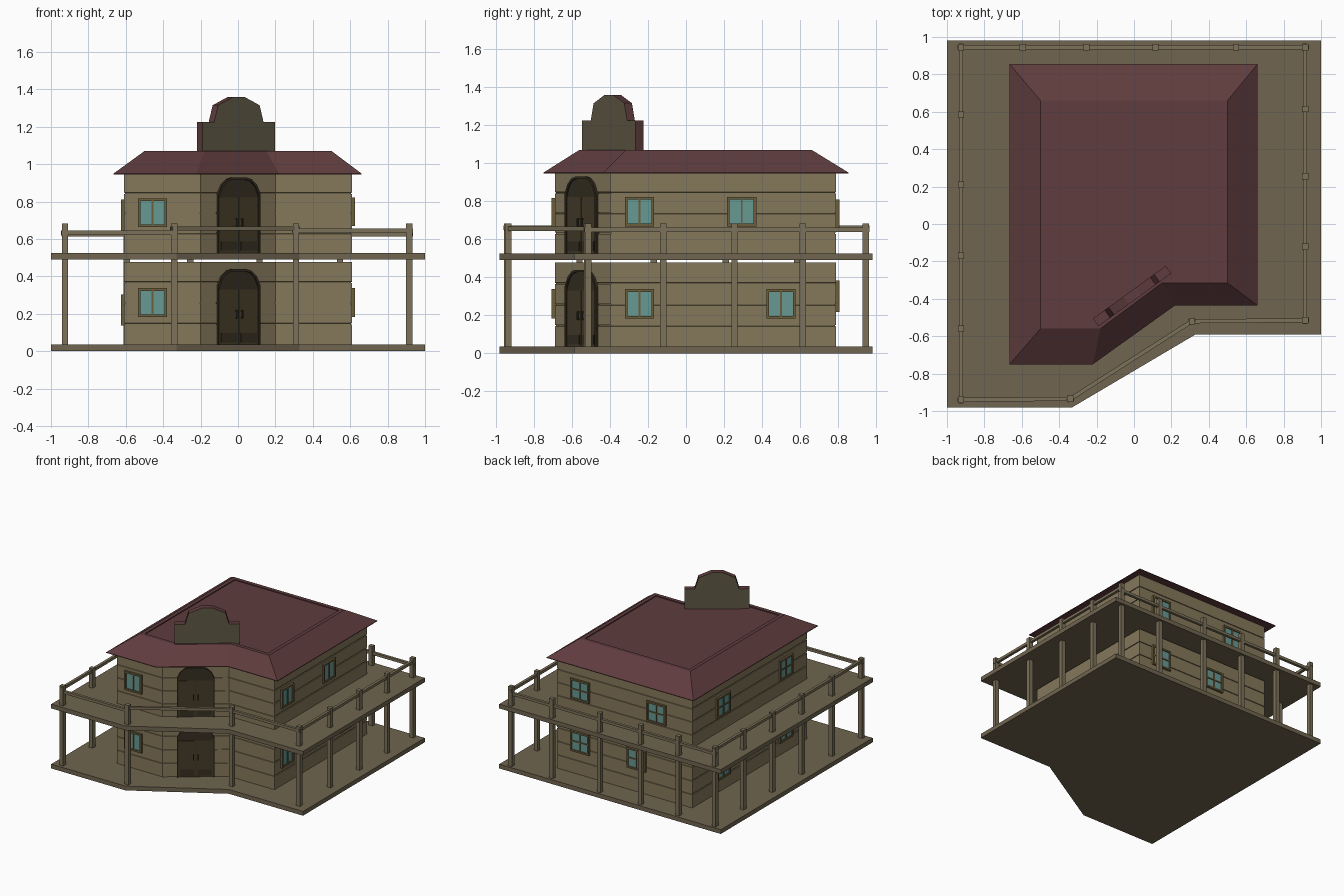
import bpy, bmesh, math
from mathutils import Matrix, Vector

if "Cube" in bpy.data.objects:
    bpy.data.objects.remove(bpy.data.objects["Cube"])


def material(name, rgb):
    m = bpy.data.materials.new(name)
    m.diffuse_color = (*rgb, 1)
    m.use_nodes = True
    m.node_tree.nodes["Principled BSDF"].inputs["Base Color"].default_value = m.diffuse_color
    return m


WALL = material("plank", (0.235, 0.19, 0.105))
WOOD = material("deck_wood", (0.16, 0.13, 0.08))
POST = material("post_wood", (0.20, 0.165, 0.10))
ROOF = material("roof_red", (0.115, 0.045, 0.047))
DOOR = material("dark_door", (0.06, 0.045, 0.022))
DARK = material("door_frame", (0.035, 0.027, 0.015))
TRIM = material("window_trim", (0.15, 0.11, 0.045))
GLASS = material("glass", (0.14, 0.32, 0.29))
SIGN = material("sign_board", (0.11, 0.095, 0.055))


def finish(bm, name, *mats):
    bmesh.ops.recalc_face_normals(bm, faces=bm.faces)
    me = bpy.data.meshes.new(name)
    bm.to_mesh(me)
    bm.free()
    for m in mats:
        me.materials.append(m)
    ob = bpy.data.objects.new(name, me)
    bpy.context.collection.objects.link(ob)
    return ob


def loft(bm, rings, M=Matrix()):
    """Skin (points, height) rings and cap both ends; returns the caps."""
    vs = [[bm.verts.new(M @ Vector((x, y, z))) for x, y in pts] for pts, z in rings]
    n = len(vs[0])
    for a, b in zip(vs, vs[1:]):
        for i in range(n):
            j = (i + 1) % n
            bm.faces.new((a[i], a[j], b[j], b[i]))
    return bm.faces.new(vs[0][::-1]), bm.faces.new(vs[-1])


def box(bm, M, x0, x1, y0, y1, z0, z1):
    return loft(bm, [([(x0, y0), (x1, y0), (x1, y1), (x0, y1)], z) for z in (z0, z1)], M)


def offset(pts, d):
    out, n = [], len(pts)
    for i in range(n):
        p, q, r = (Vector(pts[(i + k) % n]) for k in (-1, 0, 1))
        n1 = Vector(((q - p).y, -(q - p).x)).normalized()
        n2 = Vector(((r - q).y, -(r - q).x)).normalized()
        out.append(tuple(q + (n1 + n2) * d / (1 + n1.dot(n2))))
    return out


def on_wall(x, y, z, angle):
    """Wall frame: x to the right, y up, z outwards."""
    return (Matrix.Translation((x, y, z)) @ Matrix.Rotation(angle, 4, 'Z')
            @ Matrix.Rotation(math.pi / 2, 4, 'X'))


# decks
deck = [(-1, -0.98), (-0.33, -0.98), (0.33, -0.59), (1, -0.59), (1, 0.98), (-1, 0.98)]
for name, z in (("ground_deck", 0), ("balcony_deck", 0.49)):
    bm = bmesh.new()
    loft(bm, [(deck, z), (deck, z + 0.035)])
    finish(bm, name, WOOD)

# plank walls with thin grooves
body = [(-0.61, -0.69), (-0.2, -0.69), (0.2, -0.4), (0.61, -0.4), (0.61, 0.79), (-0.61, 0.79)]
groove = offset(body, -0.006)
for name, z0, z1 in (("lower_walls", 0.035, 0.478), ("upper_walls", 0.525, 0.95)):
    bm = bmesh.new()
    rings = [(body, z0)]
    for i in range(1, 4):
        z = z0 + (z1 - z0) * i / 4
        rings += [(body, z - 0.004), (groove, z - 0.003), (groove, z + 0.003), (body, z + 0.004)]
    loft(bm, rings + [(body, z1)])
    finish(bm, name, WALL)

# hipped roof with shallow recessed top
eave = [(-0.665, -0.75), (-0.22, -0.75), (0.22, -0.435), (0.66, -0.435), (0.66, 0.855), (-0.665, 0.855)]
top = [(-0.5, -0.56), (-0.18, -0.56), (0.15, -0.315), (0.5, -0.315), (0.5, 0.66), (-0.5, 0.66)]
inner = offset(top, -0.03)
bm = bmesh.new()
loft(bm, [(eave, 0.945), (eave, 0.95), (top, 1.07), (inner, 1.07), (inner, 1.062)])
finish(bm, "roof", ROOF)

# false-front board on the roof, faces tan, edge red
DIAG = math.atan2(0.29, 0.4)
half = [(0.24, 1.0), (0.24, 1.225), (0.163, 1.225), (0.137, 1.315), (0.04, 1.358)]
profile = half + [(-x, z) for x, z in half[::-1]]
bm = bmesh.new()
for f in loft(bm, [(profile, -0.025), (profile, 0.025)], on_wall(-0.01, -0.385, 0, DIAG)):
    f.material_index = 1
finish(bm, "roof_board", ROOF, SIGN)

# posts
left = [(-0.925, y) for y in (0.945, 0.585, 0.21, -0.17, -0.56, -0.94)]
back = [(x, 0.945) for x in (-0.595, -0.255, 0.115, 0.545, 0.915)]
right = [(0.915, y) for y in (0.615, 0.255, -0.12, -0.515)]
front = [(0.31, -0.52), (-0.34, -0.935)]
for i, (x, y) in enumerate(left + back + right + front):
    bm = bmesh.new()
    box(bm, Matrix.Translation((x, y, 0)), -0.017, 0.017, -0.017, 0.017, 0.03, 0.683)
    finish(bm, f"post_{i + 1}", POST)

# handrails, one per side at slightly different heights
FL, BL, BR, FR = (-0.925, -0.94), (-0.925, 0.945), (0.915, 0.945), (0.915, -0.515)
rails = [(FL, front[1], 0.633), (front[1], front[0], 0.655), (front[0], FR, 0.645),
         (FR, BR, 0.65), (BR, BL, 0.623), (BL, FL, 0.66)]
for i, (a, b, z) in enumerate(rails):
    a, b = Vector(a), Vector(b)
    d, mid = b - a, (a + b) / 2
    h = d.length / 2 + 0.02
    bm = bmesh.new()
    M = Matrix.Translation((mid.x, mid.y, z)) @ Matrix.Rotation(math.atan2(d.y, d.x), 4, 'Z')
    box(bm, M, -h, h, -0.011, 0.011, -0.011, 0.011)
    finish(bm, f"handrail_{i + 1}", POST)


# windows: trim border, mullions and panes
def window(name, M, w, h, cross):
    bm = bmesh.new()
    t = 0.014
    for s in (-1, 1):
        box(bm, M, s * w - t * (s > 0), s * w + t * (s < 0), -h, h, -0.01, 0.016)
        box(bm, M, -w + t, w - t, s * h - t * (s > 0), s * h + t * (s < 0), -0.01, 0.016)
    box(bm, M, -0.005, 0.005, -h + t, h - t, -0.01, 0.013)
    if cross:
        box(bm, M, -w + t, w - t, -0.005, 0.005, -0.01, 0.013)
    finish(bm, name + "_frame", TRIM)
    bm = bmesh.new()
    box(bm, M, -w + t, w - t, -h + t, h - t, -0.01, 0.007)
    finish(bm, name + "_glass", GLASS)


Q = math.pi / 2
for z in (0.26, 0.74):
    window("front_window", on_wall(-0.457, -0.69, z, 0), 0.077, 0.077, False)
for y, z in ((-0.245, 0.26), (0.5, 0.26), (-0.245, 0.745), (0.293, 0.745)):
    window("right_window", on_wall(0.61, y, z, Q), 0.077, 0.077, False)
for x, z in ((0.4, 0.3), (-0.11, 0.3), (0.4, 0.725), (-0.29, 0.725)):
    window("back_window", on_wall(x, 0.79, z, 2 * Q), 0.085, 0.083, True)
for y, z in ((0.4, 0.22), (-0.41, 0.22), (0.4, 0.728), (-0.41, 0.728)):
    window("left_window", on_wall(-0.61, y, z, -Q), 0.085, 0.083, True)

# arched double doors on the angled wall
arch = [(0.14, 0), (0.14, 0.315), (0.115, 0.365), (0.08, 0.395), (0.045, 0.404)]
arc_in = [(0.128, 0), (0.128, 0.31), (0.106, 0.356), (0.075, 0.384), (0.042, 0.392)]


def mirror(pts):
    return pts + [(-x, y) for x, y in pts[::-1]]


for name, z in (("lower_door", 0.035), ("upper_door", 0.525)):
    M = on_wall(0, -0.545, z, DIAG)
    bm = bmesh.new()
    band = mirror(arch) + mirror(arc_in)[::-1]
    loft(bm, [(band, -0.01), (band, 0.014)], M)
    finish(bm, name + "_arch", DARK)
    bm = bmesh.new()
    loft(bm, [(mirror(arc_in), -0.01), (mirror(arc_in), 0.004)], M)
    finish(bm, name + "_fanlight", DARK)
    bm = bmesh.new()
    trim = bmesh.new()
    for s in (-1, 1):
        a, b = sorted((s * 0.002, s * 0.126))
        box(bm, M, a, b, 0.003, 0.296, 0, 0.008)
        # raised kick panel
        a, b = sorted((s * 0.012, s * 0.118))
        box(trim, M, a, b, 0.012, 0.062, 0.004, 0.012)
        # handle: grip and two stubs
        a, b = sorted((s * 0.014, s * 0.022))
        box(trim, M, a, b, 0.14, 0.185, 0.016, 0.022)
        for y in (0.14, 0.178):
            box(trim, M, a, b, y, y + 0.007, 0.004, 0.018)
    finish(bm, name + "_leaves", DOOR)
    finish(trim, name + "_panels_and_handles", DARK)
